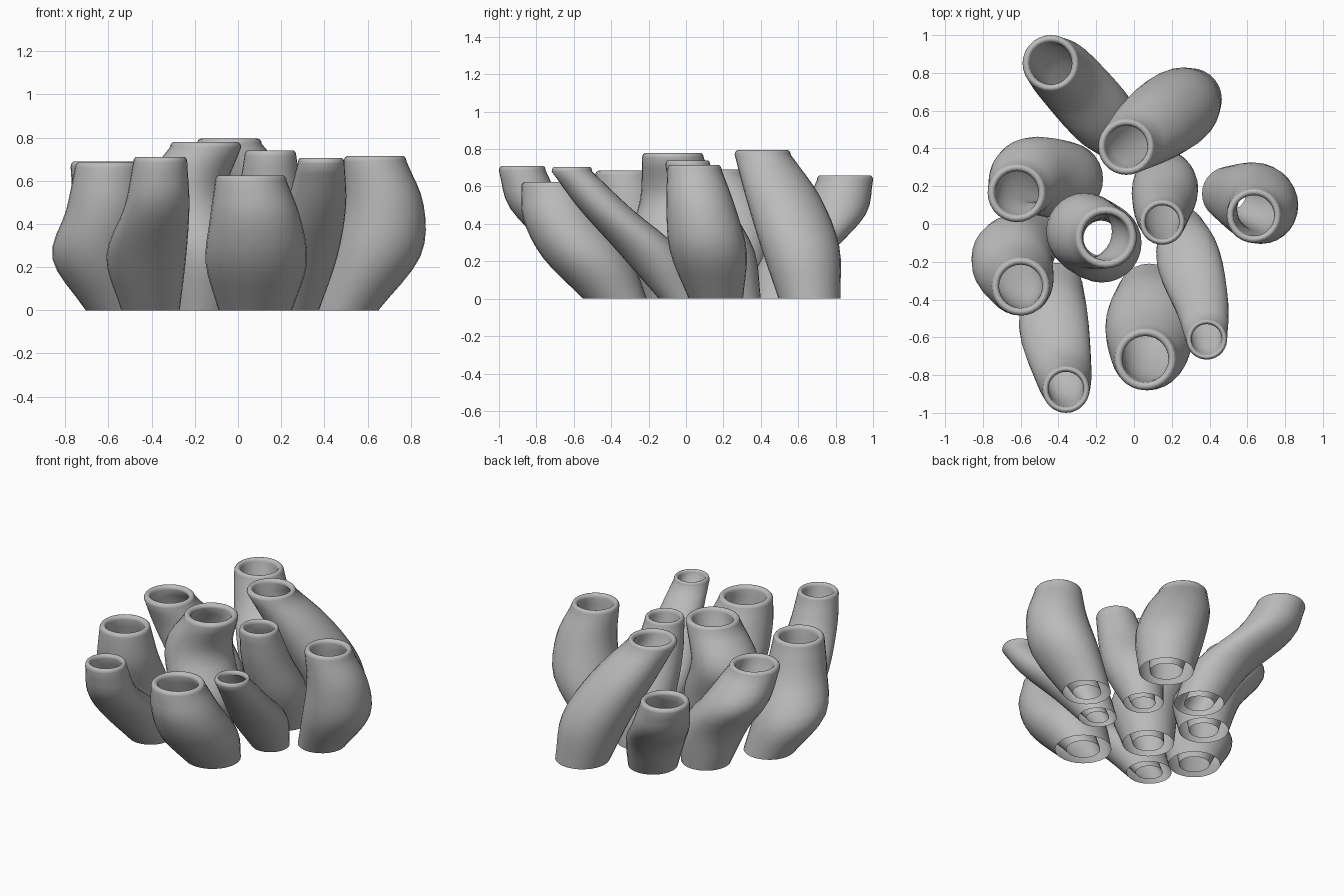
import bpy
import bmesh
from math import cos, sin, pi, tau
from mathutils import Vector

cube = bpy.data.objects.get("Cube")
if cube:
    bpy.data.objects.remove(cube, do_unlink=True)

SIDES = 28
STEPS = 4
LIP_STEPS = 8

material = bpy.data.materials.new("stone_grey")
material.use_nodes = True
grey = (0.5, 0.5, 0.5, 1)
material.diffuse_color = grey
material.node_tree.nodes["Principled BSDF"].inputs["Base Color"].default_value = grey


def smooth_path(keys):
    """Pass a smooth curve through keys of x, y, z, radius."""
    pts = [2 * keys[0] - keys[1]] + keys + [2 * keys[-1] - keys[-2]]
    path = []
    for a, b, c, d in zip(pts, pts[1:], pts[2:], pts[3:]):
        for i in range(STEPS):
            t = i / STEPS
            path.append(b + (c - a) * (t / 2)
                        + (2 * a - 5 * b + 4 * c - d) * (t * t / 2)
                        + (3 * b - a - 3 * c + d) * (t ** 3 / 2))
    return path + [keys[-1]]


def make_tube(name, height, base, belly, shoulder, mouth):
    """Loft a hollow leaning tube; each section is x, y, radius."""
    levels = (0, 0.35 * height, 0.68 * height, height - 0.025)
    keys = [Vector((x, y, z, r))
            for (x, y, r), z in zip((base, belly, shoulder, mouth), levels)]
    outer = smooth_path(keys)
    x, y, z, r = keys[-1]
    # Rounded lip, then the inner wall back down to the base
    lip = []
    for i in range(1, LIP_STEPS + 1):
        turn = pi * i / LIP_STEPS
        lip.append(Vector((x, y, z + 0.025 * sin(turn), r * (0.87 + 0.13 * cos(turn)))))
    inner = [Vector((p.x, p.y, p.z, p.w * (0.6 + 0.14 * p.z / z)))
             for p in reversed(outer[:-1])]

    bm = bmesh.new()
    rings = []
    for p in outer + lip + inner:
        rings.append([bm.verts.new((p.x + p.w * cos(tau * i / SIDES),
                                    p.y + p.w * sin(tau * i / SIDES), p.z))
                      for i in range(SIDES)])
    # The two walls meet only at the lip; the foot stays open
    for low, high in zip(rings, rings[1:]):
        for i in range(SIDES):
            j = (i + 1) % SIDES
            bm.faces.new((low[i], low[j], high[j], high[i]))
    mesh = bpy.data.meshes.new(name)
    bm.to_mesh(mesh)
    bm.free()
    mesh.materials.append(material)
    tube = bpy.data.objects.new(name, mesh)
    bpy.context.collection.objects.link(tube)
    bpy.ops.object.select_all(action='DESELECT')
    tube.select_set(True)
    bpy.context.view_layer.objects.active = tube
    bpy.ops.object.shade_smooth_by_angle(angle=pi / 4)


# Back cluster
make_tube("back_right_tube", 0.66, (-.1, .49, .15), (-.19, .59, .18),
          (-.365, .785, .175), (-.44, .85, .15))
make_tube("back_tube", 0.795, (.3, .66, .165), (.23, .61, .21),
          (.1, .52, .2), (-.04, .41, .15))

# Middle cluster
make_tube("left_tube", 0.715, (.505, .16, .145), (.64, .12, .205),
          (.675, .08, .185), (.635, .045, .145))
make_tube("inner_left_tube", 0.74, (.16, .28, .12), (.165, .19, .175),
          (.15, .08, .15), (.15, .01, .12))
make_tube("centre_tube", 0.78, (-.175, -.075, .155), (-.17, -.1, .21),
          (-.26, -.04, .205), (-.15, -.07, .165))
make_tube("right_tube", 0.69, (-.33, .26, .15), (-.38, .235, .205),
          (-.55, .255, .2), (-.62, .165, .155))

# Front cluster
make_tube("outer_right_tube", 0.685, (-.55, -.09, .155), (-.645, -.18, .215),
          (-.61, -.29, .185), (-.6, -.33, .155))
make_tube("front_right_tube", 0.71, (-.405, -.34, .135), (-.425, -.53, .185),
          (-.375, -.79, .15), (-.36, -.875, .125))
make_tube("front_tube", 0.625, (.08, -.38, .17), (.085, -.53, .235),
          (.08, -.66, .21), (.06, -.715, .165))
make_tube("front_left_tube", 0.705, (.26, -.03, .115), (.29, -.19, .17),
          (.36, -.43, .14), (.385, -.61, .108))
